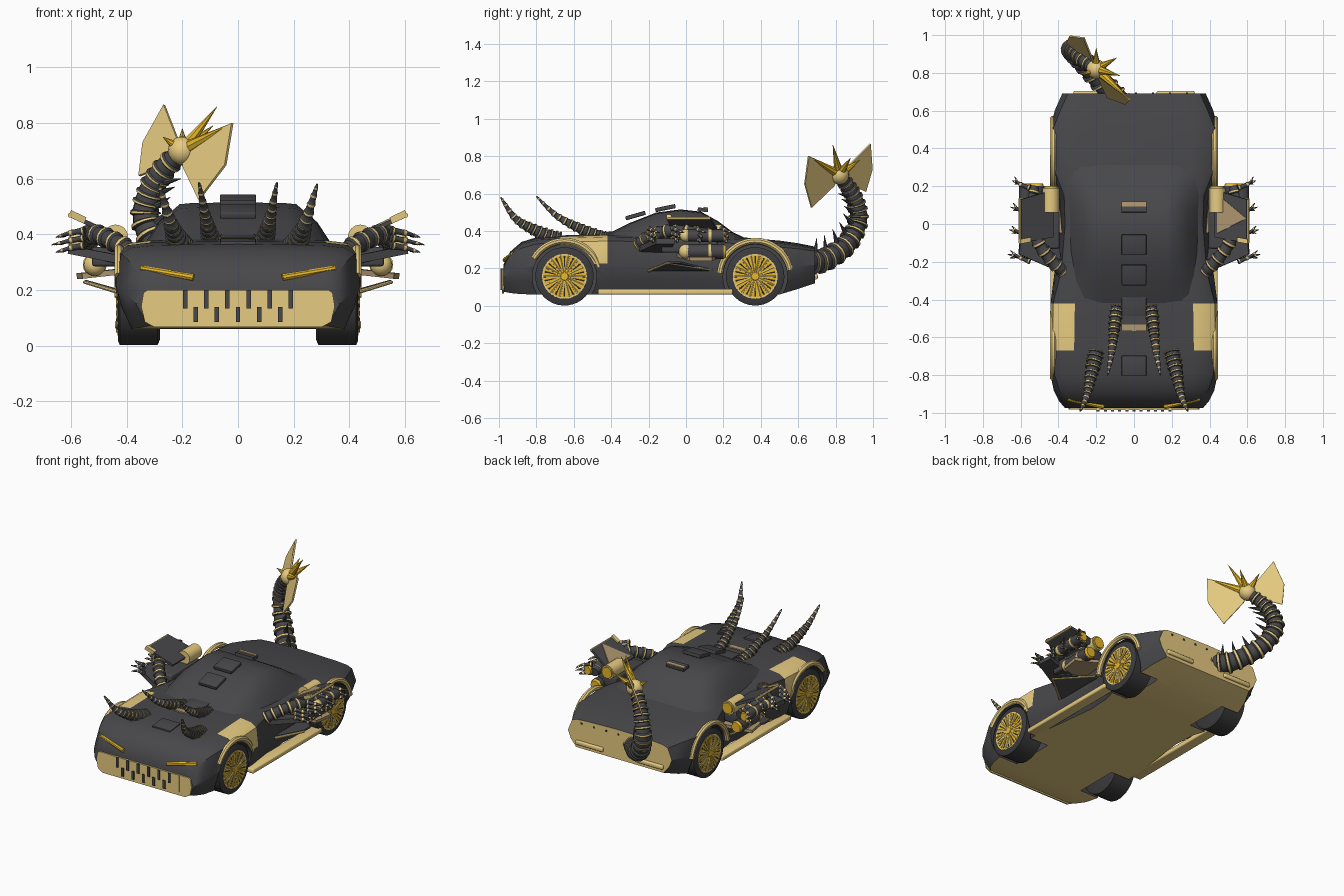
import bpy, bmesh, math
from mathutils import Vector, Matrix

if "Cube" in bpy.data.objects:
    bpy.data.objects.remove(bpy.data.objects["Cube"])


def material(name, *rgb):
    m = bpy.data.materials.new(name)
    m.use_nodes = True
    m.diffuse_color = (*rgb, 1)
    m.node_tree.nodes["Principled BSDF"].inputs["Base Color"].default_value = (*rgb, 1)
    return m


DARK = material("charcoal", 0.064, 0.064, 0.069)
TYRE = material("tyre black", 0.045, 0.045, 0.048)
TAN = material("bone tan", 0.8, 0.6, 0.22)
GOLD = material("gold", 0.84, 0.5, 0.025)
BROWN = material("dull bronze", 0.43, 0.31, 0.16)
parts = []


def finish(name, bm, mats):
    me = bpy.data.meshes.new(name)
    bm.to_mesh(me)
    bm.free()
    for m in mats:
        me.materials.append(m)
    ob = bpy.data.objects.new(name, me)
    bpy.context.scene.collection.objects.link(ob)
    parts.append(ob)
    return ob


def loft(name, rings, mats, rule=None):
    """Skin closed rings, cap the ends, colour faces by rule(face, band)."""
    bm = bmesh.new()
    rows = [[bm.verts.new(p) for p in r] for r in rings]
    n = len(rows[0])
    faces = [(bm.faces.new((a[k], a[(k + 1) % n], b[(k + 1) % n], b[k])), i)
             for i, (a, b) in enumerate(zip(rows, rows[1:])) for k in range(n)]
    faces += [(bm.faces.new(rows[0]), 0), (bm.faces.new(rows[-1]), len(rows) - 2)]
    bmesh.ops.recalc_face_normals(bm, faces=bm.faces[:])
    if rule:
        for f, i in faces:
            f.material_index = rule(f, i)
    return finish(name, bm, mats)


def along(pts, t):
    n = len(pts) - 1
    i = min(int(t * n), n - 1)
    u = t * n - i
    a, b, c, d = (pts[max(0, min(n, i + k))] for k in (-1, 0, 1, 2))
    return 0.5 * (2 * b + (c - a) * u + (2 * a - 5 * b + 4 * c - d) * u ** 2
                  + (3 * b - a - 3 * c + d) * u ** 3)


def sweep(name, pts, steps, mats, rule=None, sides=12):
    """Sweep a circle along a smooth path; steps holds (t, radius) pairs."""
    pts = [Vector(p) for p in pts]
    side, rings = Vector((0.31, 0.52, 0.79)), []
    for t, r in steps:
        d = (along(pts, min(1, t + 0.01)) - along(pts, max(0, t - 0.01))).normalized()
        side = (side - d * side.dot(d)).normalized()
        up, c = d.cross(side), along(pts, t)
        rings.append([c + r * (side * math.cos(a) + up * math.sin(a))
                      for a in (math.tau * k / sides for k in range(sides))])
    return loft(name, rings, mats, rule)


def segmented(name, pts, r0, r1, n):
    """Dark ribbed limb with a raised tan band on each segment."""
    steps = []
    for i in range(n):
        for off, k in ((0, 0.88), (0.12, 1.07), (0.34, 1.07), (0.46, 0.92)):
            t = (i + off) / n
            steps.append((t, k * (r0 + (r1 - r0) * t ** 1.25)))
    steps.append((1, r1 * 0.85))
    return sweep(name, pts, steps, [DARK, TAN], lambda f, i: int(i % 4 == 1))


def rod(name, a, b, r0, r1, mat, sides=16):
    return sweep(name, [a, b], [(0, r0), (1, r1)], [mat], None, sides)


def box(name, centre, size, mat, rot=0, bevel=0):
    bm = bmesh.new()
    M = Matrix.Translation(centre) @ Matrix.Rotation(rot, 4, "X") @ Matrix.Diagonal((*size, 1))
    bmesh.ops.create_cube(bm, size=1, matrix=M)
    if bevel:
        bmesh.ops.bevel(bm, geom=bm.edges[:], offset=bevel, segments=3, profile=0.5, affect="EDGES")
    return finish(name, bm, [mat])


def ball(name, centre, r, mat):
    bm = bmesh.new()
    bmesh.ops.create_uvsphere(bm, u_segments=16, v_segments=10, radius=r,
                              matrix=Matrix.Translation(centre))
    return finish(name, bm, [mat])


def slab(name, pts, thick, mat):
    pts = [Vector(p) for p in pts]
    n = (pts[1] - pts[0]).cross(pts[2] - pts[0]).normalized() * thick / 2
    return loft(name, [[p + n for p in pts], [p - n for p in pts]], [mat])


def mirrored(half, y):
    """Close a half section, listed from bottom centre to top centre."""
    return [(x, y, z) for x, z in half] + [(-x, y, z) for x, z in half[-2:0:-1]]


# Hull stations: y, side half width, belt half width, top, bottom
hull_rows = [(-.975, .365, .335, .215, .075), (-.94, .395, .36, .283, .068), (-.88, .425, .395, .335, .062),
             (-.8, .442, .42, .36, .06), (-.67, .445, .432, .37, .06), (-.42, .442, .428, .378, .06),
             (-.25, .42, .385, .375, .06), (0, .39, .365, .37, .06), (.15, .4, .37, .37, .06),
             (.28, .435, .42, .362, .06), (.5, .445, .43, .342, .06), (.6, .42, .39, .328, .09),
             (.69, .38, .35, .31, .12)]
rings = []
for y, w, b, top, low in hull_rows:
    h = top - low
    rings.append(mirrored([(0, low), (w - .06, low), (w - .02, low + .26 * h), (w, low + .52 * h),
                           (b, top - .1 * h), (b - .035, top - .03 * h), (b - .115, top), (0, top + .006)], y))


def hull_colour(f, i):
    c = f.calc_center_median()
    fender = -.67 < c.y < -.42 and abs(c.x) > .31 and c.z > .2
    return int(fender or f.normal.z < -.7 or f.normal.y > .8)


hull = loft("body_hull", rings, [DARK, TAN], hull_colour)

# Wheel wells cut out of the hull
for s in (1, -1):
    for y in (-.65, .37):
        cutter = rod("well_cutter", (s * .25, y, .155), (s * .6, y, .155), .172, .172, DARK, 32)
        cutter.hide_render = True
        mod = hull.modifiers.new("well", "BOOLEAN")
        mod.object, mod.solver = cutter, "EXACT"
        bpy.context.view_layer.objects.active = hull
        bpy.ops.object.modifier_apply(modifier=mod.name)
        parts.remove(cutter)
        bpy.data.objects.remove(cutter)

# Cabin stations: y, base half width, base, roof half width, roof
cabin_rows = [(-.42, .3, .36, .2, .38), (-.3, .32, .36, .21, .44), (-.16, .335, .36, .215, .495),
              (-.03, .34, .36, .21, .512), (.08, .34, .36, .21, .5), (.17, .345, .355, .22, .45),
              (.25, .35, .35, .23, .39), (.32, .34, .345, .24, .358)]
loft("cabin", [mirrored([(0, b), (w, b), ((w + r) / 2 + .01, b + .55 * (z - b)), (r, z - .004), (r - .04, z), (0, z + .003)], y)
               for y, w, b, r, z in cabin_rows], [DARK])

# Roof and bonnet scoops
for y, z, tilt in ((-.27, .482, .28), (-.11, .522, .2), (-.43, .383, .1), (-.75, .368, .1)):
    box("scoop", (0, y, z), (.13, .11, .022), DARK, tilt, bevel=.004)
box("roof_vent", (0, .09, .513), (.13, .055, .02), DARK, -.1)
box("roof_vent_strip", (0, .105, .523), (.13, .025, .008), BROWN, -.1)
box("bonnet_strip", (0, -.55, .381), (.13, .035, .012), BROWN)

# Mouth with teeth
mouth = [(.3, .066), (.335, .085), (.348, .14), (.34, .19), (.325, .2)]
slab("mouth", [(x, -.978, z) for x, z in mouth] + [(-x, -.978, z) for x, z in mouth[::-1]], .009, TAN)
box("mouth_panel", (0, -.982, .145), (.52, .008, .11), TAN)
for i in range(11):
    upper = i % 2 == 0
    box("tooth", ((i - 5) * .038, -.986, .167 if upper else .112), (.016, .014, .066 if upper else .054), DARK)

# Rear trim studs
for i in range(6):
    box("rear_stud", (.28 - .09 * i, .69, .285), (.01, .01, .01), DARK)

for s in (1, -1):
    # Eyes, sills, rear bars, horns
    rod("eye", (s * .16, -.968, .245), (s * .35, -.928, .278), .013, .01, GOLD, 8)
    box("sill", (s * .405, -.11, .075), (.075, .72, .03), TAN, bevel=.008)
    box("rear_bar", (s * .22, .692, .155), (.2, .025, .028), TAN, bevel=.008)
    segmented("outer_horn", [(s * .2, -.68, .35), (s * .225, -.79, .395), (s * .25, -.91, .465), (s * .285, -.99, .58)], .045, .004, 13)
    segmented("inner_horn", [(s * .09, -.44, .36), (s * .105, -.56, .41), (s * .12, -.69, .48), (s * .14, -.8, .585)], .038, .004, 13)

    # Wheels and arches
    for y, start, end in ((-.65, 15, 150), (.37, 10, 175)):
        def hub(x, a=0, r=0):
            return (s * x, y + r * math.cos(a), .157 + r * math.sin(a))
        sweep("tyre", [hub(.28), hub(.432)], [(0, .135), (.1, .156), (.92, .156), (1, .14)], [TYRE], None, 36)
        rod("rim", hub(.42), hub(.433), .124, .12, TAN, 32)
        rod("rim_face", hub(.425), hub(.434), .112, .112, GOLD, 32)
        rod("wheel_hub", hub(.425), hub(.438), .026, .02, GOLD)
        for k in range(14):
            a = math.tau * k / 14
            rod("spoke", hub(.433, a, .018), hub(.433, a, .112), .003, .006, TAN, 6)
            rod("spoke_gap", hub(.432, a + .22, .03), hub(.432, a + .22, .108), .002, .005, DARK, 6)
        arc = [hub(.428, math.radians(start + (end - start) * k / 12), .19) for k in range(13)]
        sweep("wheel_arch", arc, [(k / 24, .017) for k in range(25)], [TAN], None, 8)

    # Side weapon pods
    segmented("weapon_arm", [(s * .35, -.27, .31), (s * .43, -.2, .365), (s * .51, -.09, .4),
                             (s * .55, .06, .39), (s * .53, .2, .37)], .037, .033, 11)
    slab("pod_shield", [(s * .43, -.07, .39), (s * .6, -.1, .468), (s * .6, .13, .468), (s * .43, .18, .39)], .016, DARK)
    slab("shield_edge", [(s * .55, -.095, .45), (s * .605, -.105, .476), (s * .605, -.08, .476), (s * .55, -.07, .45)], .024, TAN)
    rod("shield_rail", (s * .603, -.1, .468), (s * .603, .13, .468), .009, .009, TAN, 8)
    box("pod_body", (s * .46, .02, .32), (.13, .3, .07), DARK, bevel=.01)
    slab("pod_plate", [(s * .38, -.05, .27), (s * .56, .02, .25), (s * .58, .14, .25), (s * .4, .2, .27)], .02, BROWN)
    rod("canister", (s * .44, .06, .39), (s * .44, .19, .39), .045, .045, TAN)
    rod("canister_cap", (s * .44, .185, .39), (s * .44, .2, .39), .036, .036, GOLD)
    for x, z, r in ((.515, .29, .04), (.575, .375, .034)):
        ball("barrel_nose", (s * x, 0, z), r, TAN)
        rod("barrel", (s * x, 0, z), (s * x, .2, z), r * .95, r, DARK)
        rod("barrel_ring", (s * x, .12, z), (s * x, .135, z), r * 1.08, r * 1.08, TAN)
        rod("barrel_end", (s * x, .195, z), (s * x, .215, z), r, r * .8, GOLD)
    slab("blade", [(s * .4, -.2, .19), (s * .55, -.1, .232), (s * .55, -.03, .232), (s * .4, .14, .19)], .01, DARK)
    rod("blade_edge", (s * .41, -.2, .186), (s * .552, -.1, .228), .008, .006, TAN, 8)
    rod("blade_rail", (s * .552, -.1, .228), (s * .42, .14, .19), .006, .006, TAN, 8)
    slab("claw", [(s * .38, -.26, .3), (s * .61, -.16, .345), (s * .6, -.06, .345), (s * .4, -.1, .3)], .03, DARK)
    for k, y in enumerate((-.16, -.03, .09, .23)):
        for j in range(3):
            z = .335 + .027 * j
            segmented("pod_spike", [(s * .55, y - .04, z + .025), (s * .61, y - .015, z + .014),
                                    (s * (.67 - .015 * abs(j - 1) - .008 * k), y + .02 * (j - 1), z)], .014, .002, 3)

# Bronze panel on one shield
slab("shield_panel", [(.44, -.05, .404), (.595, .03, .476), (.44, .16, .404)], .008, BROWN)

# Scorpion tail
tail = [(-.07, .64, .23), (-.16, .74, .245), (-.27, .86, .33), (-.33, .92, .45),
        (-.315, .91, .55), (-.27, .87, .63), (-.2, .82, .7)]
segmented("tail", tail, .065, .038, 17)
for t in range(1, 9):
    p = along([Vector(q) for q in tail], t / 11)
    aim = (Vector((-.1, .72, .62)) - p).normalized()
    rod("tail_spine", p + aim * .04, p + aim * .13, .016, .001, DARK, 8)

# Tail head with fans and stingers
head = Vector((-.2, .82, .7))
ball("tail_head", head, .052, TAN)
slab("inner_fan", [head, (-.02, .655, .8), (-.045, .635, .65), (-.14, .67, .525), (-.195, .79, .64)], .01, TAN)
slab("outer_fan", [head, (-.265, .985, .865), (-.34, .995, .73), (-.355, .96, .61), (-.22, .85, .66)], .01, TAN)
for tip in ((-.075, .785, .86), (-.09, .88, .79), (-.27, .79, .75), (-.2, .93, .78), (-.02, .655, .8)):
    rod("stinger", head, tip, .028, .001, GOLD, 8)

# Smooth shading with sharp edges kept
for ob in parts:
    ob.select_set(True)
bpy.context.view_layer.objects.active = hull
bpy.ops.object.shade_smooth_by_angle(angle=math.radians(35))
